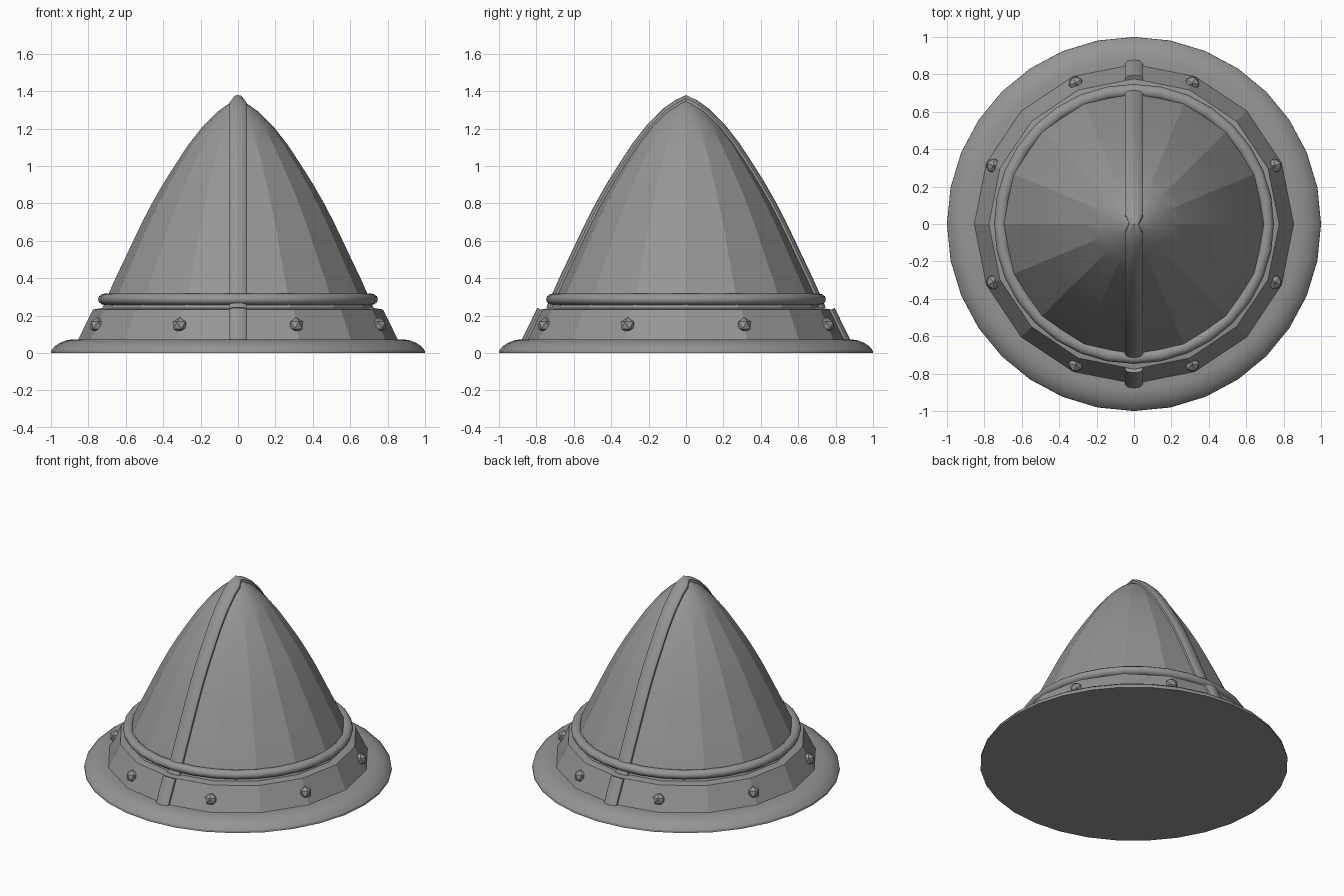
import bpy, bmesh, math
from mathutils import Vector

if "Cube" in bpy.data.objects:
    bpy.data.objects.remove(bpy.data.objects["Cube"])

# Dark iron grey
iron = bpy.data.materials.new("dark_iron")
iron.diffuse_color = (0.3, 0.3, 0.3, 1)
iron.use_nodes = True
iron.node_tree.nodes["Principled BSDF"].inputs["Base Color"].default_value = iron.diffuse_color


def finish(name, bm, angle):
    bmesh.ops.remove_doubles(bm, verts=bm.verts, dist=1e-5)
    bmesh.ops.recalc_face_normals(bm, faces=bm.faces)
    mesh = bpy.data.meshes.new(name)
    bm.to_mesh(mesh)
    bm.free()
    mesh.materials.append(iron)
    obj = bpy.data.objects.new(name, mesh)
    bpy.context.collection.objects.link(obj)
    bpy.ops.object.select_all(action='DESELECT')
    obj.select_set(True)
    bpy.context.view_layer.objects.active = obj
    bpy.ops.object.shade_smooth_by_angle(angle=math.radians(angle))
    return obj


def skin(bm, rings, wrap_rings, wrap_points):
    n, m = len(rings), len(rings[0])
    for i in range(n if wrap_rings else n - 1):
        a, b = rings[i], rings[(i + 1) % n]
        for j in range(m if wrap_points else m - 1):
            k = (j + 1) % m
            bm.faces.new((a[j], a[k], b[k], b[j]))


def lathe(name, profile, sides, angle=20, closed=False):
    bm = bmesh.new()
    rings = []
    for s in range(sides):
        t = math.tau * s / sides
        rings.append([bm.verts.new((r * math.cos(t), r * math.sin(t), z)) for r, z in profile])
    skin(bm, rings, True, closed)
    # collapse the degenerate pole quads into triangles
    bmesh.ops.dissolve_degenerate(bm, dist=1e-5, edges=bm.edges)
    return finish(name, bm, angle)


# Brim: wide rounded disc with a flat underside
lathe("brim", [(0, 0), (1.0, 0), (0.998, 0.014), (0.982, 0.034), (0.955, 0.053),
               (0.92, 0.067), (0.885, 0.073), (0.8, 0.073), (0, 0.073)], 32, 30)

# Sloping band above the brim
lathe("band", [(0, 0.06), (0.86, 0.06), (0.776, 0.232), (0.73, 0.24), (0, 0.24)], 16)

# Rounded collar between band and dome
collar = [(0.714 + 0.034 * math.cos(a), 0.287 + 0.03 * math.sin(a))
          for a in (math.tau * i / 12 for i in range(12))]
lathe("collar", collar, 32, 35, closed=True)

# Pointed faceted dome
dome = [(0.728, 0.235), (0.695, 0.31), (0.655, 0.4), (0.607, 0.5), (0.56, 0.6), (0.512, 0.7),
        (0.46, 0.8), (0.403, 0.9), (0.34, 1.0), (0.268, 1.11), (0.19, 1.21),
        (0.105, 1.293), (0.05, 1.332), (0, 1.358)]
lathe("dome", [(0, 0.235)] + dome, 16, 16)


def rib(name, path, tip=None):
    bm = bmesh.new()
    section = [(-0.05, -0.035), (-0.048, 0.004), (-0.032, 0.017), (0, 0.021),
               (0.032, 0.017), (0.048, 0.004), (0.05, -0.035)]
    rings = []
    for i, (y, z) in enumerate(path):
        a, b = path[max(i - 1, 0)], path[min(i + 1, len(path) - 1)]
        d = Vector((b[0] - a[0], b[1] - a[1])).normalized()
        w = 0.55 if i == tip else 1
        rings.append([bm.verts.new((x * w, y - d.y * h, z + d.x * h)) for x, h in section])
    skin(bm, rings, False, True)
    bm.faces.new(rings[0])
    bm.faces.new(rings[-1])
    return finish(name, bm, 40)


# Crest rib over the dome, front to back, narrowing at the tip
half = [(-r, z) for r, z in dome]
rib("crest_rib", half + [(-y, z) for y, z in reversed(half[:-1])], tip=len(half) - 1)

# Short rib pieces on the band, front and back
for name, s in (("band_rib_front", -1), ("band_rib_back", 1)):
    pts = [(s * 0.86, 0.06), (s * 0.776, 0.232)]
    rib(name, pts if s < 0 else pts[::-1])

# Rivets around the band
for i in range(8):
    t = math.radians(22.5 + 45 * i)
    bm = bmesh.new()
    bmesh.ops.create_icosphere(bm, subdivisions=1, radius=0.043)
    obj = finish("rivet_%d" % (i + 1), bm, 20)
    obj.location = (0.813 * math.cos(t), 0.813 * math.sin(t), 0.148)
    obj.rotation_euler = (0, 0, t)
